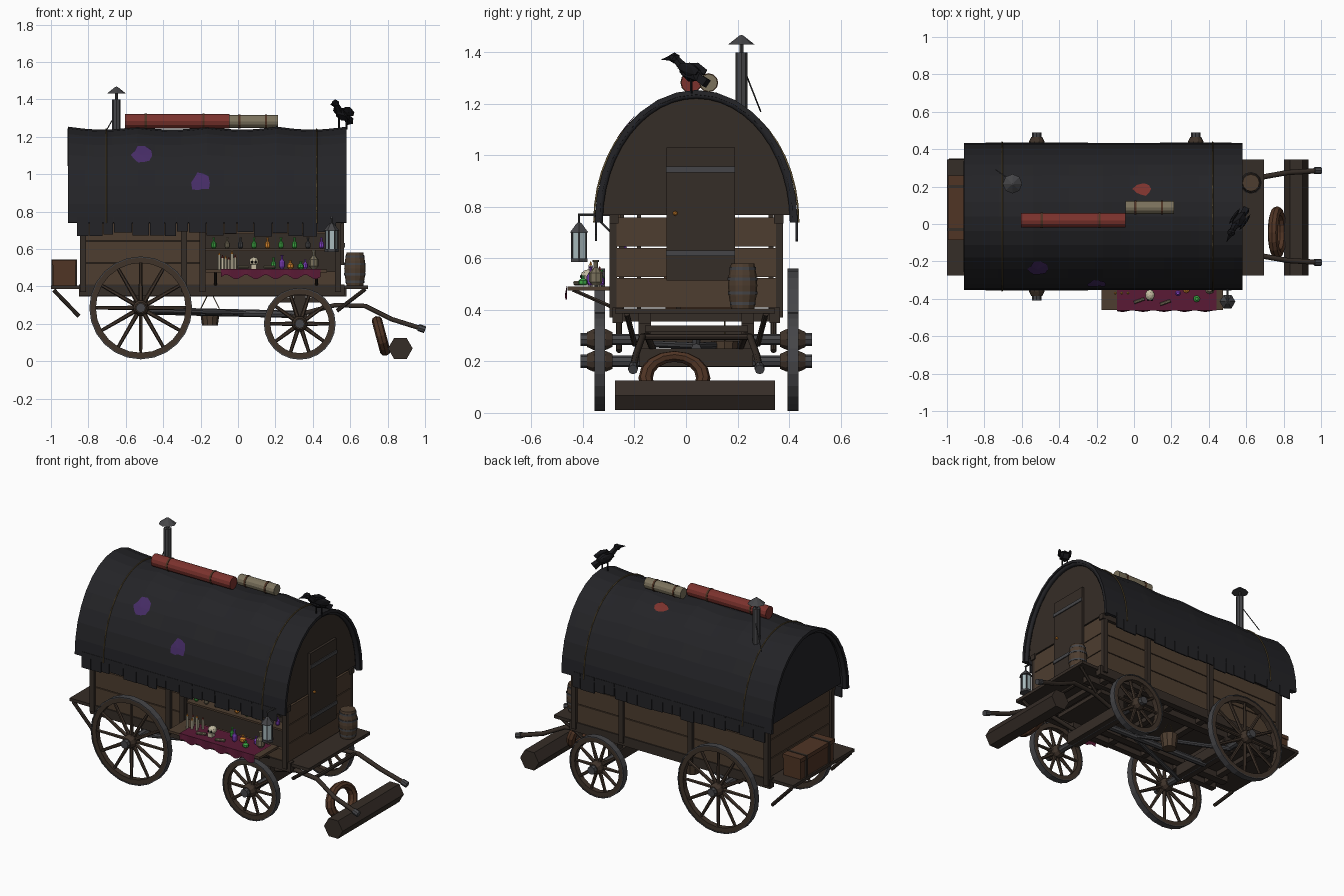
import bpy, bmesh, random
from math import sin, cos, pi, radians
from mathutils import Vector, Matrix

if "Cube" in bpy.data.objects:
    bpy.data.objects.remove(bpy.data.objects["Cube"])
random.seed(4)
Y0 = 0.04  # centre line of the wagon body


def mat(name, r, g, b):
    m = bpy.data.materials.new(name)
    m.diffuse_color = (r, g, b, 1)
    m.use_nodes = True
    m.node_tree.nodes["Principled BSDF"].inputs["Base Color"].default_value = m.diffuse_color
    return m


WOOD = mat("wood", .075, .047, .029)
DARK = mat("dark_wood", .036, .026, .02)
RIM = mat("wheel_wood", .05, .033, .023)
CANVAS = mat("black_canvas", .017, .017, .02)
IRON = mat("iron", .06, .06, .065)
RED = mat("red_cloth", .2, .032, .026)
BEIGE = mat("beige", .2, .17, .11)
PURPLE = mat("purple", .06, .025, .13)
CRIMSON = mat("crimson", .1, .01, .035)
BLACK = mat("feathers", .008, .008, .01)
LEATHER = mat("leather", .08, .035, .018)
GLASS = mat("lantern_glass", .4, .5, .52)
BONE = mat("bone", .55, .5, .36)
GREEN = mat("green", .05, .4, .06)
ORANGE = mat("orange", .7, .25, .03)
VIOLET = mat("violet", .25, .06, .6)
ROPE = mat("rope", .12, .085, .035)


def mesh(name, verts, faces, m):
    me = bpy.data.meshes.new(name)
    me.from_pydata([tuple(v) for v in verts], [], faces)
    bm = bmesh.new()
    bm.from_mesh(me)
    bmesh.ops.remove_doubles(bm, verts=bm.verts, dist=1e-5)
    bmesh.ops.recalc_face_normals(bm, faces=bm.faces)
    bm.to_mesh(me)
    bm.free()
    me.materials.append(m)
    ob = bpy.data.objects.new(name, me)
    bpy.context.collection.objects.link(ob)
    return ob


def box(name, x0, x1, y0, y1, z0, z1, m):
    v = [(x, y, z) for x in (x0, x1) for y in (y0, y1) for z in (z0, z1)]
    return mesh(name, v, [(0, 1, 3, 2), (4, 6, 7, 5), (0, 4, 5, 1), (2, 3, 7, 6), (0, 2, 6, 4), (1, 5, 7, 3)], m)


def lathe(name, prof, n, loc, m, axis=(0, 0, 1), ring=False, phase=0.0):
    """Spin (radius, height) points about an axis; ring closes the profile on itself."""
    q = Vector((0, 0, 1)).rotation_difference(Vector(axis))
    k = len(prof)
    v = [Vector(loc) + q @ Vector((r * cos(2*pi*i/n + phase), r * sin(2*pi*i/n + phase), h))
         for i in range(n) for r, h in prof]
    f = [(i*k + j, (i+1) % n*k + j, (i+1) % n*k + (j+1) % k, i*k + (j+1) % k)
         for i in range(n) for j in range(k if ring else k - 1)]
    if not ring:
        f += [[i*k + e for i in range(n)] for e in (0, k-1) if prof[e][0] > 0]
    return mesh(name, v, f, m)


def rod(name, a, b, r, m, n=8, r2=None, phase=0.0):
    d = Vector(b) - Vector(a)
    return lathe(name, [(r, 0), (r if r2 is None else r2, d.length)], n, a, m, d, phase=phase)


def tube(name, pts, r, m):
    cu = bpy.data.curves.new(name, 'CURVE')
    cu.dimensions, cu.bevel_depth, cu.bevel_resolution, cu.use_fill_caps = '3D', r, 1, True
    s = cu.splines.new('POLY')
    s.points.add(len(pts) - 1)
    for p, c in zip(s.points, pts):
        p.co = (*c, 1)
    tmp = bpy.data.objects.new(name + "_path", cu)
    me = bpy.data.meshes.new_from_object(tmp)
    bpy.data.objects.remove(tmp)
    me.materials.clear()
    me.materials.append(m)
    bpy.context.collection.objects.link(bpy.data.objects.new(name, me))


def blob(name, loc, size, m, rot=(0, 0, 0), sub=1):
    bpy.ops.mesh.primitive_ico_sphere_add(subdivisions=sub, radius=1, location=loc, rotation=rot)
    o = bpy.context.object
    o.name, o.scale = name, size
    o.data.materials.append(m)


def roof_pt(x, t, off=0.0):
    sag = .016 * abs(sin((x + .91) / 1.49 * 4 * pi)) * sin(t)
    return Vector((x, Y0 + (.385 + off) * cos(t), .74 + (.505 + off - sag) * sin(t)))


# wheels with rim, iron tyre, spokes and hub
for s in (-1, 1):
    for name, x, z, R, n in (("rear", -.52, .285, .275, 12), ("front", .33, .2, .192, 10)):
        y = Y0 + s * .375
        c = Vector((x, y, z))
        lathe(name + "_wheel_rim", [(R-.035, -.017), (R-.004, -.017), (R-.004, .017), (R-.035, .017)], 24, c, RIM, (0, 1, 0), True)
        lathe(name + "_tyre", [(R-.006, -.021), (R, -.021), (R, .021), (R-.006, .021)], 24, c, IRON, (0, 1, 0), True)
        for i in range(n):
            d = Vector((cos(2*pi*i/n), 0, sin(2*pi*i/n)))
            rod(name + "_spoke", c + d*.03, c + d*(R-.03), .012, RIM, 6, .009)
        lathe(name + "_hub", [(.03, -.05), (.042, -.025), (.042, .025), (.03, .05)], 10, c, RIM, (0, 1, 0))
        rod(name + "_hub_cap", c + Vector((0, s*.045, 0)), c + Vector((0, s*.075, 0)), .026, IRON)

# undercarriage
for name, x, z in (("rear", -.52, .285), ("front", .33, .2)):
    rod(name + "_axle", (x, Y0-.36, z), (x, Y0+.36, z), .022, IRON)
    box(name + "_bolster", x-.04, x+.04, Y0-.22, Y0+.22, z-.02, z+.05, DARK)
    for s in (-1, 1):
        box(name + "_riser", x-.03, x+.03, Y0+s*.2-.025, Y0+s*.2+.025, z, .37, DARK)
box("turntable", .2, .46, Y0-.2, Y0+.2, .315, .34, DARK)
rod("reach_pole", (-.52, Y0, .27), (.33, Y0, .25), .02, IRON)
for s in (-1, 1):
    rod("reach_brace", (-.52, Y0+s*.24, .27), (.05, Y0, .26), .014, IRON)
    box("chassis_beam", -.85, .58, Y0+s*.2-.025, Y0+s*.2+.025, .345, .385, DARK)
    box("side_sill", -.85, .57, Y0+s*.305-.02, Y0+s*.305+.02, .35, .41, DARK)
    rod("rear_prop", (-.985, Y0+s*.3, .38), (-.85, Y0+s*.3, .24), .011, DARK)
    rod("front_prop", (.68, Y0+s*.27, .385), (.53, Y0+s*.24, .27), .011, DARK)
for i in range(6):
    box("cross_beam", -.8+i*.25, -.76+i*.25, Y0-.29, Y0+.29, .355, .385, DARK)
box("floor", -1, .695, -.275, .345, .385, .405, DARK)

# plank walls, leaving the shop opening on the front side
for i in range(3):
    z0, z1 = .41 + i*.118, .41 + i*.118 + .113
    box("back_plank", -.82, .55, Y0+.295, Y0+.318, z0, z1, WOOD)
    box("front_plank", -.82, -.19, Y0-.318, Y0-.295, z0, z1, WOOD)
    for x in (-.83, .53):
        box("end_plank", x, x+.022, Y0-.31, Y0+.31, z0, z1, WOOD)
box("wall_lining_back", -.82, .54, Y0+.28, Y0+.3, .4, .77, DARK)
box("wall_lining_front", -.82, -.19, Y0-.3, Y0-.28, .4, .77, DARK)
box("shop_lower_panel", -.19, .54, Y0-.318, Y0-.295, .41, .48, WOOD)
box("shop_header", -.19, .54, Y0-.318, Y0-.295, .68, .77, WOOD)
box("shop_back_panel", -.19, .54, -.19, -.175, .4, .77, DARK)
box("shop_shelf", -.18, .52, -.27, -.19, .59, .602, WOOD)
for s in (-1, 1):
    for x in (-.83, -.29, .535) + ((-.19,) if s < 0 else (.2,)):
        box("wall_post", x-.016, x+.016, Y0+s*.322-.015, Y0+s*.322+.015, .37, .77, DARK)
    box("top_rail", -.85, .56, Y0+s*.32-.018, Y0+s*.32+.018, .735, .77, DARK)

# arched gables and canvas roof
NT = 16
for name, x, th, m in (("front_gable", .535, .015, DARK), ("rear_gable", -.87, .04, CANVAS)):
    arc = [roof_pt(-.91, .06 + (pi-.12)*i/NT, -.02) for i in range(NT+1)]
    k = NT + 1
    v = [(x, p.y, p.z) for p in arc] + [(x+th, p.y, p.z) for p in arc]
    mesh(name, v, [list(range(k)), list(range(2*k-1, k-1, -1))] + [(i, (i+1) % k, (i+1) % k + k, i+k) for i in range(k)], m)
NX = 32
v = [roof_pt(-.91 + 1.49*i/NX, pi*j/NT) for i in range(NX+1) for j in range(NT+1)]
f = [(i*(NT+1)+j, i*(NT+1)+j+1, (i+1)*(NT+1)+j+1, (i+1)*(NT+1)+j) for i in range(NX) for j in range(NT)]
roof = mesh("canvas_roof", v, f, CANVAS)
sol = roof.modifiers.new("thickness", 'SOLIDIFY')
sol.thickness, sol.offset = .018, 0
for x in (-.705, .42):
    tube("roof_rope", [roof_pt(x, pi*j/24, .012) for j in range(25)], .004, ROPE)
for x in (-.89, .56):
    tube("roof_end_hoop", [roof_pt(x, pi*j/24, -.008) for j in range(25)], .016, CANVAS)
for s in (-1, 1):
    x = -.86
    while x < .5:
        w = random.uniform(.05, .1)
        box("hem_flap", x, min(x+w, .54), Y0+s*.39-.004, Y0+s*.39+.004, random.uniform(.665, .695), .77, CANVAS)
        x += w + .004
for x, t, r, m in ((-.52, 1.25*pi-.13-pi*.46+.03*pi, .055, PURPLE), (-.2, pi-.43, .045, PURPLE), (.05, 1.19, .048, RED)):
    t = 2.36 if x < -.4 else t
    pts = [roof_pt(x, t, .013)]
    for i in range(10):
        q = r * random.uniform(.7, 1.25)
        pts.append(roof_pt(x + q*cos(pi*i/5), t + q*sin(pi*i/5)/.43, .013))
    mesh("roof_patch", pts, [(0, i+1, (i+1) % 10 + 1) for i in range(10)], m)

# chimney, rolled bundles
rod("chimney_pipe", (-.65, .215, 1.1), (-.65, .215, 1.4), .023, IRON)
rod("chimney_stem", (-.65, .215, 1.4), (-.65, .215, 1.43), .008, IRON)
lathe("chimney_cap", [(.052, 0), (.008, .035), (0, .038)], 8, (-.65, .215, 1.43), IRON)
rod("chimney_stay", (-.66, .235, 1.31), (-.74, .29, 1.17), .003, IRON, 5)
for name, xa, xb, y, z, r, m in (("red_roll", -.605, -.045, .02, 1.283, .039, RED), ("beige_roll", -.045, .215, .088, 1.282, .034, BEIGE)):
    rod(name, (xa, y, z), (xb, y, z), r, m, 12)
    for q in (.2, .75):
        x = xa + (xb-xa)*q
        rod(name + "_strap", (x-.006, y, z), (x+.006, y, z), r+.003, LEATHER, 12)

# crow perched on the front of the roof
blob("crow_body", (.56, .02, 1.32), (.06, .036, .036), BLACK, (0, .35, radians(55)))
blob("crow_head", (.52, -.045, 1.378), (.024, .024, .022), BLACK)
rod("crow_neck", (.545, 0, 1.33), (.522, -.04, 1.375), .022, BLACK, 6, .015)
rod("crow_beak", (.515, -.06, 1.378), (.495, -.095, 1.372), .012, BLACK, 5, .001)
rod("crow_tail", (.575, .04, 1.31), (.6, .08, 1.28), .018, BLACK, 4, .024)
for d in (-.02, .02):
    rod("crow_leg", (.56+d, .02, 1.3), (.56+d, .02, 1.24), .005, BLACK, 5)
    blob("crow_wing", (.565+d*1.4, .025+d*-.8, 1.335), (.055, .01, .026), BLACK, (0, .3, radians(55)))

# door in the front end
box("door", .55, .566, -.075, .19, .515, 1.03, DARK)
for z in (.62, .945):
    box("door_band", .566, .572, -.077, .19, z-.011, z+.011, IRON)
blob("door_knob", (.572, -.042, .775), (.01, .01, .01), ORANGE)

# barrel, rear chest, hanging bucket
lathe("barrel", [(.045, 0), (.054, .05), (.057, .09), (.054, .13), (.045, .175)], 12, (.625, .22, .405), WOOD)
for h, r in ((.02, .05), (.06, .057), (.115, .058), (.155, .051)):
    rod("barrel_hoop", (.625, .22, .405+h-.006), (.625, .22, .405+h+.006), r, IRON, 12)
box("chest", -.99, -.87, -.08, .255, .405, .52, LEATHER)
box("chest_lid", -.995, -.865, -.085, .26, .515, .54, LEATHER)
for y in (-.03, .2):
    box("chest_strap", -.998, -.862, y-.008, y+.008, .405, .543, DARK)
lathe("bucket", [(.042, 0), (.055, .09), (.047, .09), (.036, .015)], 10, (-.15, .15, .19), WOOD)
for d in (-.05, .05):
    rod("bucket_rope", (-.15+d, .15, .28), (-.15+d*.2, .15, .36), .003, ROPE, 5)

# harness shafts, log and collar
for s in (-1, 1):
    tube("shaft", [(.33, Y0+s*.17, .25), (.52, Y0+s*.19, .3), (.68, Y0+s*.21, .295), (.82, Y0+s*.235, .225), (.98, Y0+s*.245, .175)], .014, DARK)
    rod("shaft_tip", (.965, Y0+s*.245, .18), (1, Y0+s*.246, .168), .019, IRON)
rod("shaft_crossbar", (.66, Y0-.2, .295), (.66, Y0+.2, .295), .012, DARK)
lathe("log", [(.066, 0), (.066, .62)], 6, (.868, -.275, .068), DARK, (0, 1, 0))
bpy.ops.mesh.primitive_torus_add(major_segments=16, minor_segments=8, major_radius=.112, minor_radius=.028,
                                 location=(.765, -.045, .135), rotation=(0, radians(75), 0))
bpy.context.object.name = "collar"
bpy.context.object.scale = (.78, 1, 1)
bpy.context.object.data.materials.append(LEATHER)

# shop counter with draped cloth
box("counter", -.175, .475, -.46, -.27, .475, .49, WOOD)
for x in (-.12, .42):
    rod("counter_brace", (x, -.44, .478), (x, -.285, .41), .008, DARK, 6)
N = 30
v = []
for i in range(N+1):
    x = -.09 + .53*i/N
    v += [(x, -.29, .494), (x, -.463, .494), (x, -.466-.004*sin(i), .45+.012*sin(i*pi/3))]
mesh("counter_cloth", v, [(3*i+j, 3*i+3+j, 3*i+4+j, 3*i+1+j) for i in range(N) for j in (0, 1)], CRIMSON)

# wares: candles, skull, potions, scrolls
for i in range(6):
    x, y, h = -.1+i*.017, -.37+.035*(i % 2), random.uniform(.05, .085)
    rod("candle", (x, y, .49), (x, y, .49+h), .009, BONE, 6)
    rod("candle_tip", (x, y, .49+h), (x, y, .505+h), .007, RED if i % 2 else ORANGE, 6, .001)
blob("skull", (.085, -.38, .532), (.026, .03, .025), BONE, sub=2)
box("skull_jaw", .07, .1, -.408, -.375, .494, .518, BONE)
for s in (-1, 1):
    blob("skull_eye", (.085+s*.01, -.406, .53), (.007, .006, .008), BLACK)
BOTTLE = [(.5, 0), (1, .15), (1, .5), (.35, .7), (.35, .92), (.5, .93), (.5, 1)]
for x, y, r, h, m in ((.235, -.37, .016, .075, VIOLET), (.28, -.35, .019, .045, ORANGE), (.335, -.4, .018, .04, GREEN),
                      (.405, -.35, .026, .1, BEIGE), (.19, -.33, .014, .06, GREEN), (.36, -.33, .014, .05, VIOLET)):
    lathe("potion", [(a*r, b*h) for a, b in BOTTLE], 8, (x, y, .494), m)
for i in range(9):
    lathe("shelf_bottle", [(a*.014, b*.058) for a, b in BOTTLE], 8, (-.13+i*.072, -.235, .602),
          (GREEN, VIOLET, BEIGE, ORANGE, IRON)[i*2 % 5 if i % 3 else 0])
for x, y in ((.0, -.42), (.14, -.43)):
    rod("scroll", (x, y, .504), (x+.055, y+.02, .504), .009, BEIGE, 8)

# hanging lantern
L = (.5, -.415)
rod("lantern_arm", (.5, -.27, .77), (.5, -.42, .77), .006, IRON, 6)
rod("lantern_strut", (.5, -.28, .69), (.5, -.36, .77), .005, IRON, 6)
rod("lantern_hook", (*L, .735), (*L, .77), .004, IRON, 6)
rod("lantern_base", (*L, .585), (*L, .6), .037, IRON, 6)
rod("lantern_glass", (*L, .6), (*L, .7), .03, GLASS, 6)
lathe("lantern_top", [(.042, 0), (.012, .035), (0, .042)], 6, (*L, .7), IRON)
for i in range(6):
    x, y = L[0]+.032*cos(pi*i/3), L[1]+.032*sin(pi*i/3)
    rod("lantern_bar", (x, y, .6), (x, y, .7), .004, IRON, 5)
